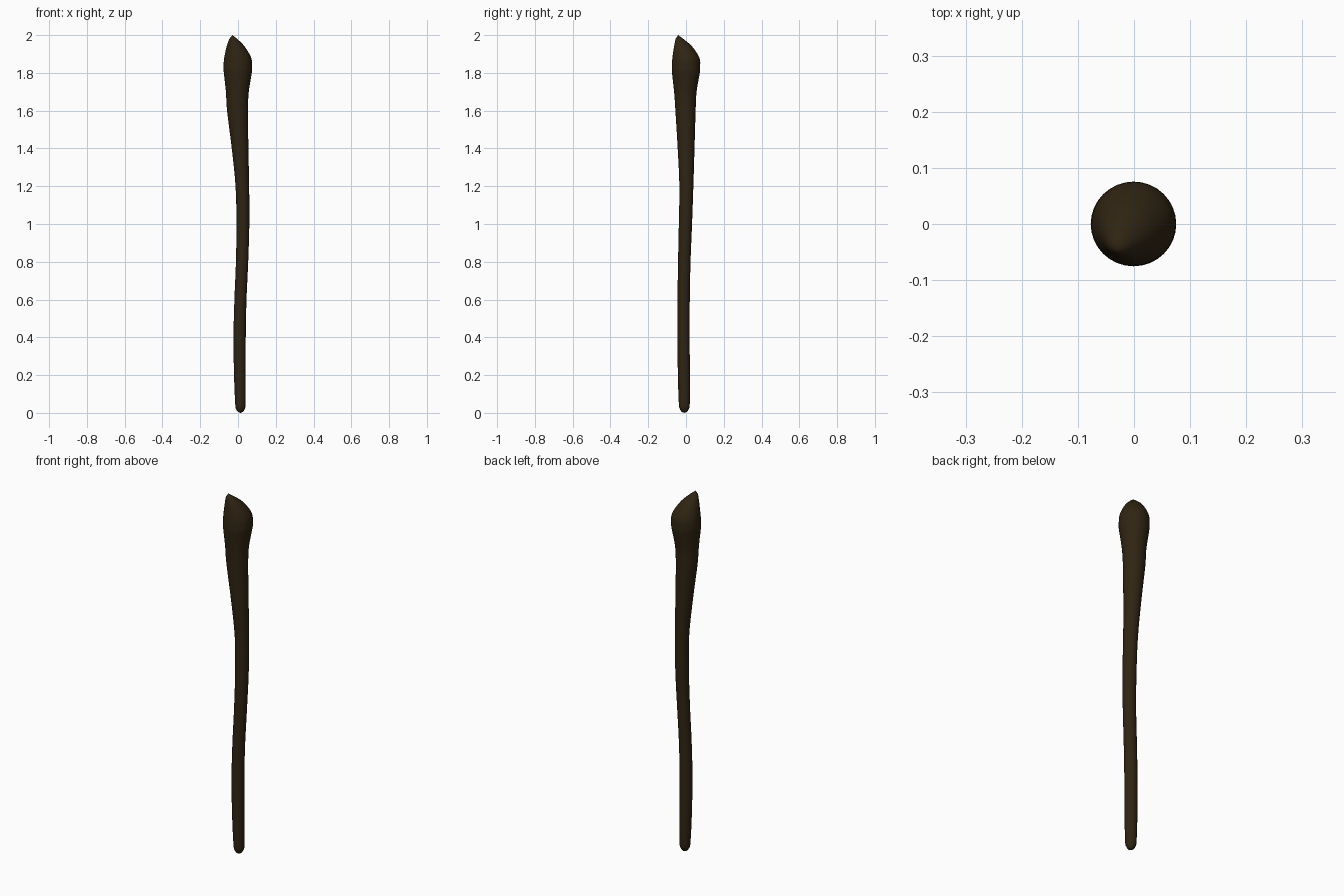
import bpy, bmesh, math

if "Cube" in bpy.data.objects:
    bpy.data.objects.remove(bpy.data.objects["Cube"])

SIDES = 32
STEPS = 4

# Club profile: height, left x, right x, front y, back y
SECTIONS = [
    (0.005, 0.000, 0.026, -0.023, 0.005),
    (0.020, -0.010, 0.035, -0.032, 0.014),
    (0.05, -0.015, 0.040, -0.038, 0.020),
    (0.20, -0.021, 0.041, -0.043, 0.021),
    (0.40, -0.024, 0.041, -0.045, 0.019),
    (0.60, -0.019, 0.045, -0.045, 0.020),
    (0.80, -0.011, 0.054, -0.042, 0.024),
    (1.00, -0.008, 0.060, -0.038, 0.032),
    (1.20, -0.013, 0.059, -0.035, 0.039),
    (1.40, -0.033, 0.055, -0.044, 0.045),
    (1.60, -0.058, 0.053, -0.056, 0.051),
    (1.70, -0.064, 0.057, -0.063, 0.056),
    (1.80, -0.075, 0.073, -0.074, 0.073),
    (1.83, -0.077, 0.075, -0.075, 0.075),
    (1.88, -0.073, 0.070, -0.072, 0.071),
    (1.94, -0.060, 0.035, -0.063, 0.032),
    (1.98, -0.046, -0.004, -0.055, -0.014),
]


def spline(a, b, c, d, t):
    return tuple(0.5 * (2*q + (r - p)*t + (2*p - 5*q + 4*r - s)*t*t
                        + (3*q - p - 3*r + s)*t**3)
                 for p, q, r, s in zip(a, b, c, d))


# Smooth the sections along the length
dense = []
n = len(SECTIONS)
for i in range(n - 1):
    quad = [SECTIONS[min(max(i + k, 0), n - 1)] for k in (-1, 0, 1, 2)]
    dense += [spline(*quad, s / STEPS) for s in range(STEPS)]
dense.append(SECTIONS[-1])

# Loft the club from elliptical rings, closed with a blunt foot and a leaning tip
bm = bmesh.new()
rings = []
for z, x0, x1, y0, y1 in dense:
    ring = []
    for k in range(SIDES):
        a = 2 * math.pi * k / SIDES
        ring.append(bm.verts.new(((x0 + x1) / 2 + (x1 - x0) / 2 * math.cos(a),
                                  (y0 + y1) / 2 + (y1 - y0) / 2 * math.sin(a), z)))
    rings.append(ring)
foot = bm.verts.new((0.013, -0.009, 0.0))
tip = bm.verts.new((-0.030, -0.042, 2.0))
for k in range(SIDES):
    j = (k + 1) % SIDES
    for lo, hi in zip(rings, rings[1:]):
        bm.faces.new((lo[k], lo[j], hi[j], hi[k]))
    bm.faces.new((foot, rings[0][j], rings[0][k]))
    bm.faces.new((tip, rings[-1][k], rings[-1][j]))
for f in bm.faces:
    f.smooth = True
bmesh.ops.recalc_face_normals(bm, faces=bm.faces)

mesh = bpy.data.meshes.new("wooden_club")
bm.to_mesh(mesh)
bm.free()
club = bpy.data.objects.new("wooden_club", mesh)
bpy.context.collection.objects.link(club)

wood = bpy.data.materials.new("dark brown wood")
wood.diffuse_color = (0.029, 0.018, 0.0065, 1)
wood.use_nodes = True
wood.node_tree.nodes["Principled BSDF"].inputs["Base Color"].default_value = wood.diffuse_color
mesh.materials.append(wood)
